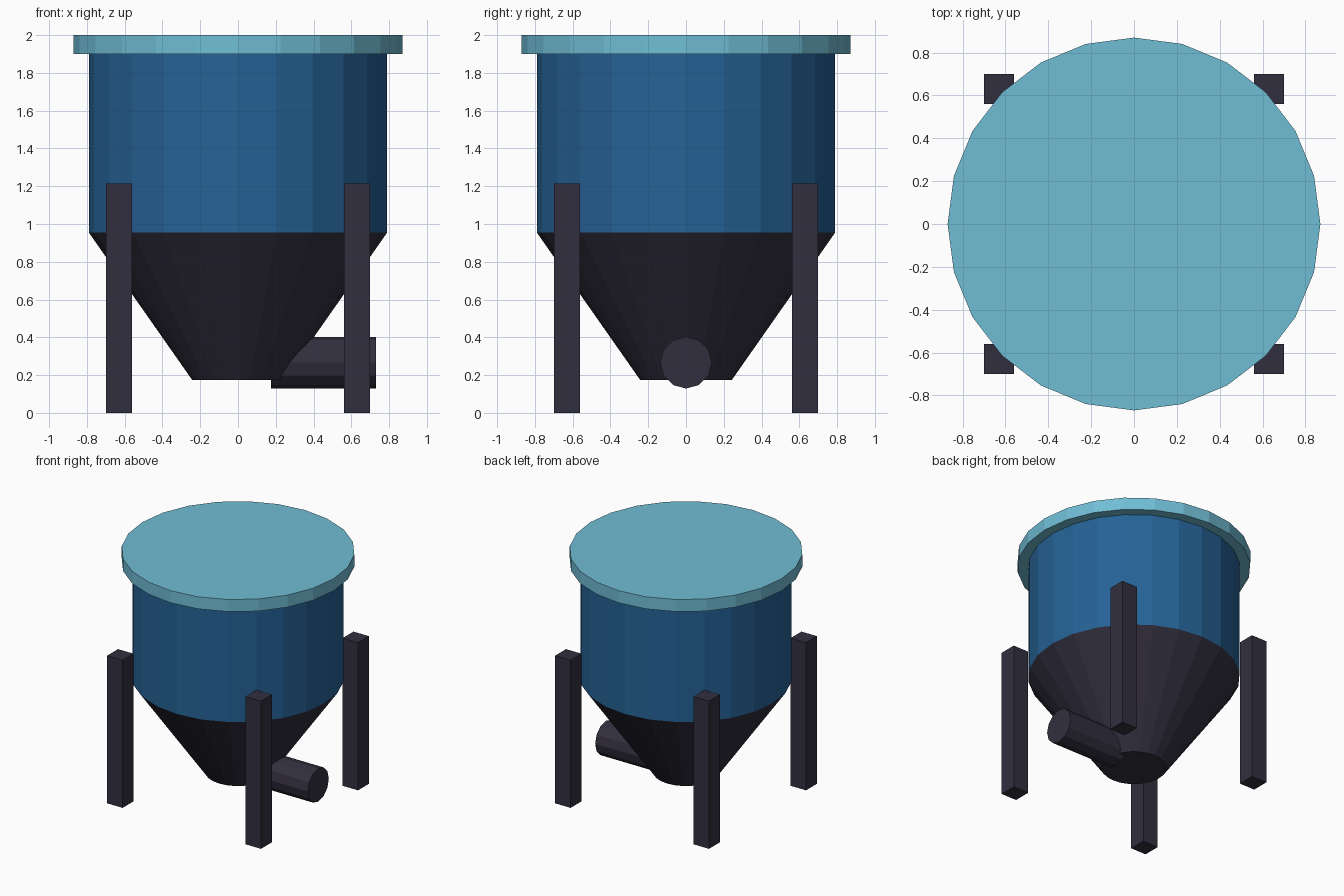
import bpy
import math

cube = bpy.data.objects.get("Cube")
if cube:
    bpy.data.objects.remove(cube, do_unlink=True)


def material(name, hex_code):
    srgb = [int(hex_code[i:i + 2], 16) / 255 for i in (0, 2, 4)]
    rgba = [((c + 0.055) / 1.055) ** 2.4 for c in srgb] + [1.0]
    mat = bpy.data.materials.new(name)
    mat.use_nodes = True
    mat.diffuse_color = rgba
    mat.node_tree.nodes["Principled BSDF"].inputs["Base Color"].default_value = rgba
    return mat


def finish(name, mat):
    obj = bpy.context.object
    obj.name = name
    obj.data.materials.append(mat)
    return obj


def round_part(name, mat, bottom, top, r_bottom, r_top, sides=24):
    bpy.ops.mesh.primitive_cone_add(
        vertices=sides, radius1=r_bottom, radius2=r_top,
        depth=top - bottom, location=(0, 0, (top + bottom) / 2))
    return finish(name, mat)


steel_blue = material("steel blue", "256296")
pale_blue = material("pale blue", "70BDD5")
dark_metal = material("dark metal", "322F3E")

# Vessel: hopper, drum and overhanging lid
round_part("hopper_cone", dark_metal, 0.175, 0.955, 0.243, 0.79)
round_part("drum", steel_blue, 0.955, 1.9, 0.79, 0.79)
round_part("lid", pale_blue, 1.9, 2.0, 0.87, 0.87)

# Outlet pipe low on the left side
bpy.ops.mesh.primitive_cylinder_add(
    vertices=12, radius=0.137, depth=0.555,
    location=(0.453, 0, 0.266), rotation=(0, math.pi / 2, 0))
finish("outlet_pipe", dark_metal)

# Four square legs
for y, depth_name in ((-0.63, "front"), (0.63, "back")):
    for x, side_name in ((-0.63, "right"), (0.63, "left")):
        bpy.ops.mesh.primitive_cube_add(size=1, location=(x, y, 0.6075))
        leg = finish(f"{depth_name}_{side_name}_leg", dark_metal)
        leg.scale = (0.14, 0.14, 1.215)
